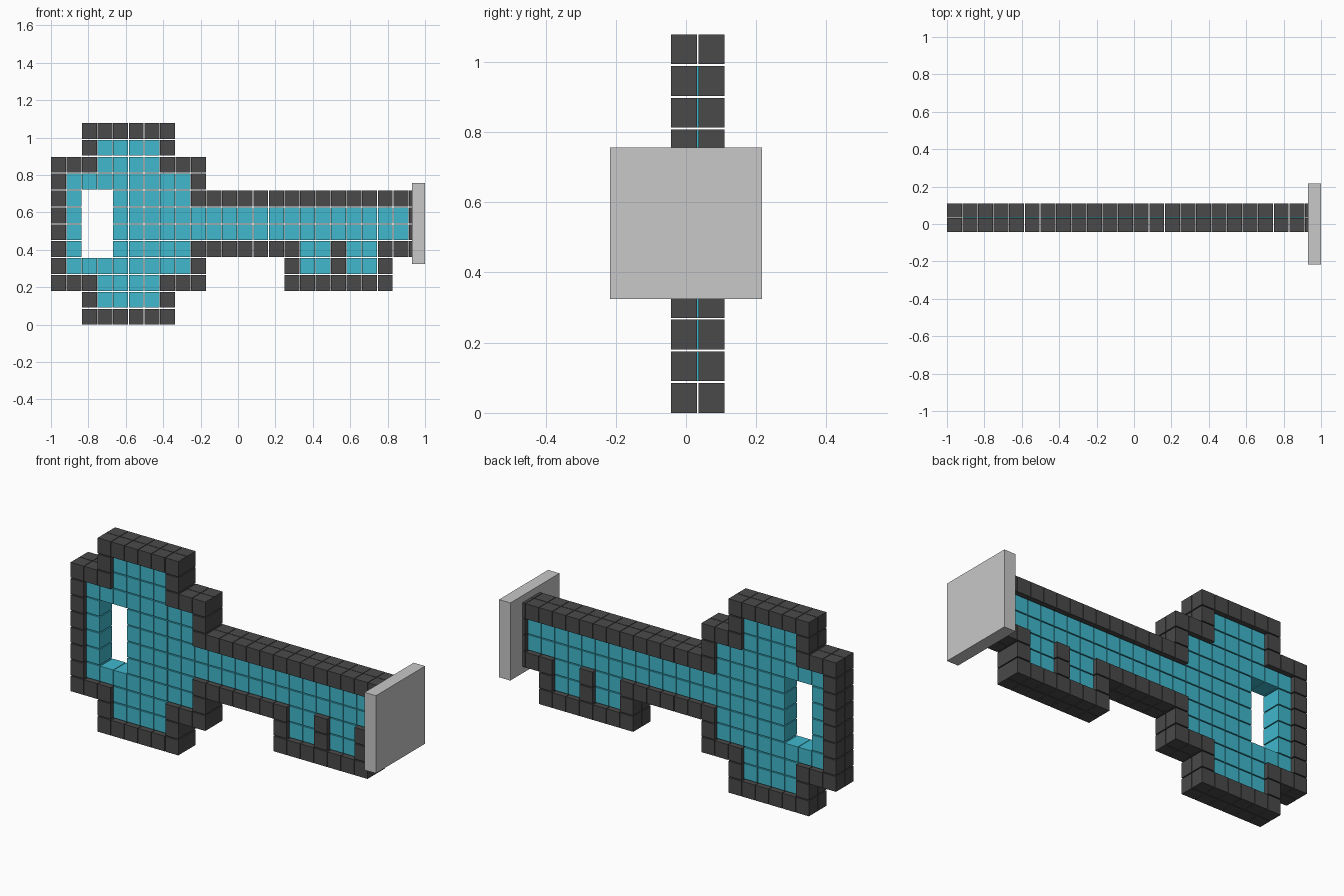
import bpy
import bmesh
from mathutils import Matrix, Vector

if "Cube" in bpy.data.objects:
    bpy.data.objects.remove(bpy.data.objects["Cube"], do_unlink=True)


def make_material(name, rgb):
    mat = bpy.data.materials.new(name)
    mat.use_nodes = True
    mat.diffuse_color = (*rgb, 1)
    mat.node_tree.nodes["Principled BSDF"].inputs["Base Color"].default_value = (*rgb, 1)
    return mat


def add_boxes(name, boxes, mat):
    """One flat-shaded mesh made of (low corner, high corner) boxes."""
    bm = bmesh.new()
    for low, high in boxes:
        low, high = Vector(low), Vector(high)
        place = Matrix.Translation((low + high) / 2) @ Matrix.Diagonal((*(high - low), 1))
        bmesh.ops.create_cube(bm, size=1, matrix=place)
    mesh = bpy.data.meshes.new(name)
    bm.to_mesh(mesh)
    bm.free()
    mesh.materials.append(mat)
    obj = bpy.data.objects.new(name, mesh)
    bpy.context.collection.objects.link(obj)
    return obj


charcoal = make_material("charcoal", (0.068, 0.068, 0.068))
teal = make_material("teal", (0.051, 0.48, 0.61))
light_grey = make_material("light grey", (0.58, 0.58, 0.58))

# Block pattern, top row first: # outline, o filling
PATTERN = [
    "..######",
    "..#oooo#",
    "###oooo###",
    "#oooooooo#",
    "#o..ooooo###############",
    "#o..ooooooooooooooooooo#",
    "#o..ooooooooooooooooooo#",
    "#o..ooooo#######oo#oo###",
    "#oooooooo#.....#oo#oo#",
    "###oooo###.....#######",
    "..#oooo#",
    "..######",
]
STEP_X, STEP_Z = 0.0832, 0.0903
SIZE_X, SIZE_Z = 0.08, 0.0847


def blocks(symbol, y_low, y_high):
    found = []
    for row, line in enumerate(reversed(PATTERN)):
        for col, char in enumerate(line):
            if char == symbol:
                x, z = -1 + col * STEP_X, row * STEP_Z
                found.append(((x, y_low, z), (x + SIZE_X, y_high, z + SIZE_Z)))
    return found


# Outline in two layers, with the thinner filling recessed between them
add_boxes("front_outline_blocks", blocks("#", -0.043, 0.032), charcoal)
add_boxes("back_outline_blocks", blocks("#", 0.035, 0.11), charcoal)
add_boxes("filling_blocks", blocks("o", -0.021, 0.089), teal)

# Square plate closing the tip
add_boxes("end_plate", [((0.93, -0.216, 0.324), (1, 0.216, 0.756))], light_grey)
